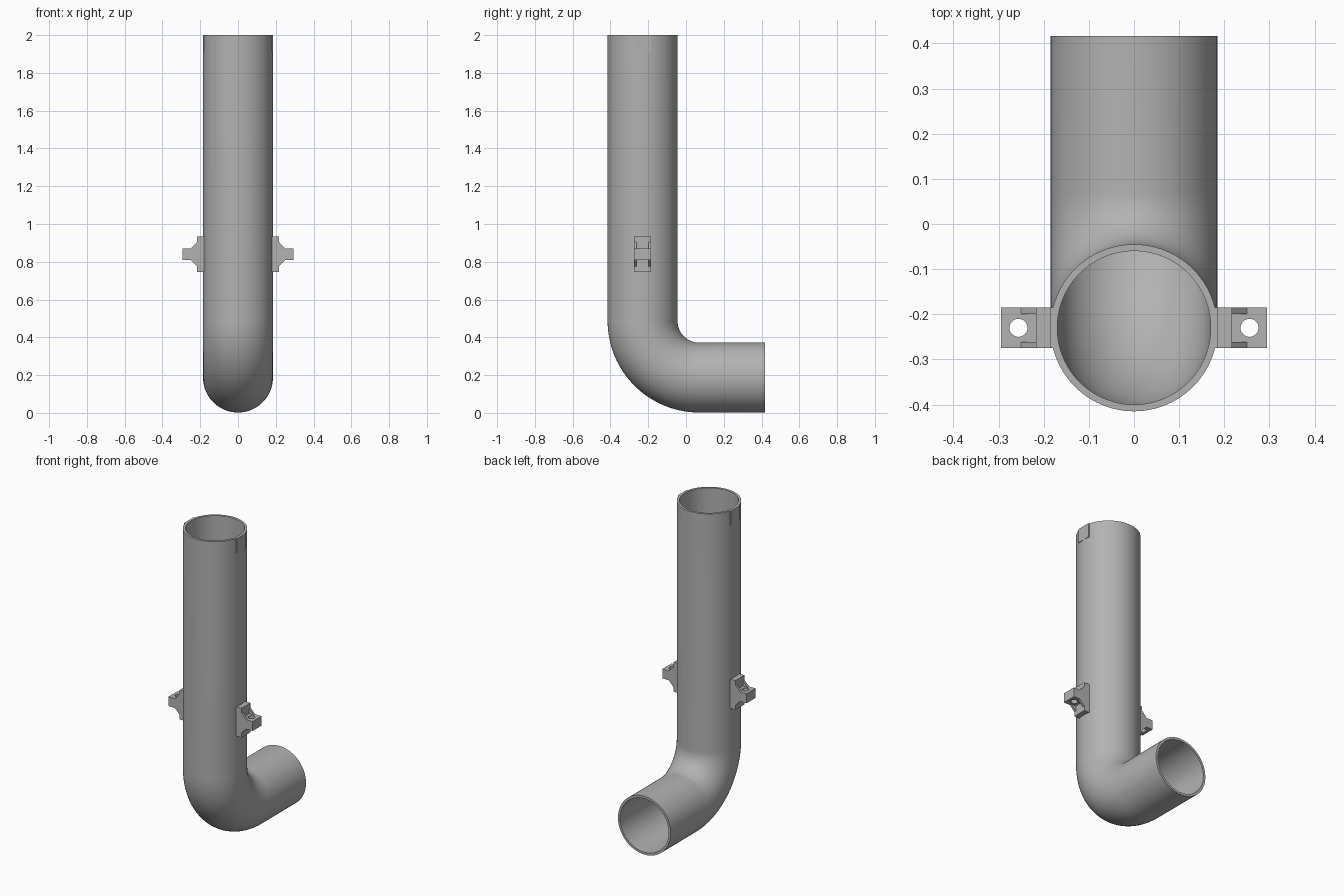
import bpy, bmesh
from math import sin, cos, pi, radians
from mathutils import Vector

cube = bpy.data.objects.get("Cube")
if cube:
    bpy.data.objects.remove(cube, do_unlink=True)

grey = bpy.data.materials.new("plain grey")
grey.use_nodes = True
COLOUR = (0.45, 0.45, 0.45, 1)
grey.diffuse_color = COLOUR
grey.node_tree.nodes["Principled BSDF"].inputs["Base Color"].default_value = COLOUR

R_OUT, R_IN = 0.185, 0.17
PIPE_Y = -0.23          # axis of the upright run
BEND_R = 0.30           # centre line radius of the elbow
SEG = 96


def finish(name, bm, smooth=False):
    bmesh.ops.recalc_face_normals(bm, faces=bm.faces)
    mesh = bpy.data.meshes.new(name)
    bm.to_mesh(mesh)
    bm.free()
    mesh.materials.append(grey)
    obj = bpy.data.objects.new(name, mesh)
    bpy.context.collection.objects.link(obj)
    if smooth:
        bpy.ops.object.select_all(action='DESELECT')
        obj.select_set(True)
        bpy.context.view_layer.objects.active = obj
        bpy.ops.object.shade_smooth_by_angle(angle=radians(30))
    return obj


def bridge(bm, a, b):
    n = len(a)
    for i in range(n):
        j = (i + 1) % n
        bm.faces.new((a[i], a[j], b[j], b[i]))


def box(bm, x, y, z):
    """Box from three (low, high) ranges."""
    r = bmesh.ops.create_cube(bm, size=1)
    for v in r["verts"]:
        v.co = [lo + (c + 0.5) * (hi - lo) for c, (lo, hi) in zip(v.co, (x, y, z))]


def prism(bm, outline, y0, y1):
    """Extrude an (x, z) outline along y."""
    a = [bm.verts.new((x, y0, z)) for x, z in outline]
    b = [bm.verts.new((x, y1, z)) for x, z in outline]
    bm.faces.new(a)
    bm.faces.new(b)
    bridge(bm, a, b)


# Bent pipe: centre line with the in-plane radial direction at each station
cy, cz = PIPE_Y + BEND_R, 0.187 + BEND_R
up, back = Vector((0, 0, 1)), Vector((0, 1, 0))
path = [(Vector((0, PIPE_Y, 2)), -back)]
for k in range(33):
    t = k / 32 * pi / 2
    d = -back * cos(t) - up * sin(t)
    path.append((Vector((0, cy, cz)) + d * BEND_R, d))
path.append((Vector((0, 0.417, 0.187)), -up))

bm = bmesh.new()
walls = []
for radius in (R_OUT, R_IN):
    rings = []
    for centre, d in path:
        rings.append([bm.verts.new(centre + radius * (d * cos(a) + Vector((1, 0, 0)) * sin(a)))
                      for a in (2 * pi * i / SEG for i in range(SEG))])
    for a, b in zip(rings, rings[1:]):
        bridge(bm, a, b)
    walls.append(rings)
for end in (0, -1):
    bridge(bm, walls[0][end], walls[1][end])
finish("bent_pipe", bm, True)

# Side brackets and top keys, mirrored left and right
HALF = 0.045
MID = 0.84
for side, label in ((1, "left"), (-1, "right")):
    # flat key at the pipe mouth
    bm = bmesh.new()
    box(bm, (0.174, 0.186), (PIPE_Y - HALF, PIPE_Y + HALF), (1.91, 2.0))
    bmesh.ops.scale(bm, vec=(side, 1, 1), verts=bm.verts)
    finish(label + "_key", bm)

    # mounting plate and the gussets above and below the lug
    bm = bmesh.new()
    box(bm, (0.174, 0.217), (PIPE_Y - HALF, PIPE_Y + HALF), (MID - 0.093, MID + 0.093))
    for s in (1, -1):
        tri = [(0.217, MID + s * h) for h in (0.03, 0.065)] + [(0.25, MID + s * 0.03)]
        for g in (1, -1):
            prism(bm, tri, PIPE_Y + g * HALF, PIPE_Y + g * (HALF - 0.014))
    bmesh.ops.scale(bm, vec=(side, 1, 1), verts=bm.verts)
    finish(label + "_bracket", bm)

    # lug with a round screw hole
    bm = bmesh.new()
    loops = []
    for z in (MID - 0.03, MID + 0.03):
        hole, rim = [], []
        for i in range(32):
            c, s = cos(2 * pi * i / 32), sin(2 * pi * i / 32)
            m = max(abs(c), abs(s))
            hole.append(bm.verts.new((0.256 + 0.02 * c, PIPE_Y + 0.02 * s, z)))
            rim.append(bm.verts.new((0.256 + 0.039 * c / m, PIPE_Y + HALF * s / m, z)))
        bridge(bm, hole, rim)
        loops.append((hole, rim))
    for k in (0, 1):
        bridge(bm, loops[0][k], loops[1][k])
    bmesh.ops.scale(bm, vec=(side, 1, 1), verts=bm.verts)
    finish(label + "_lug", bm, True)
